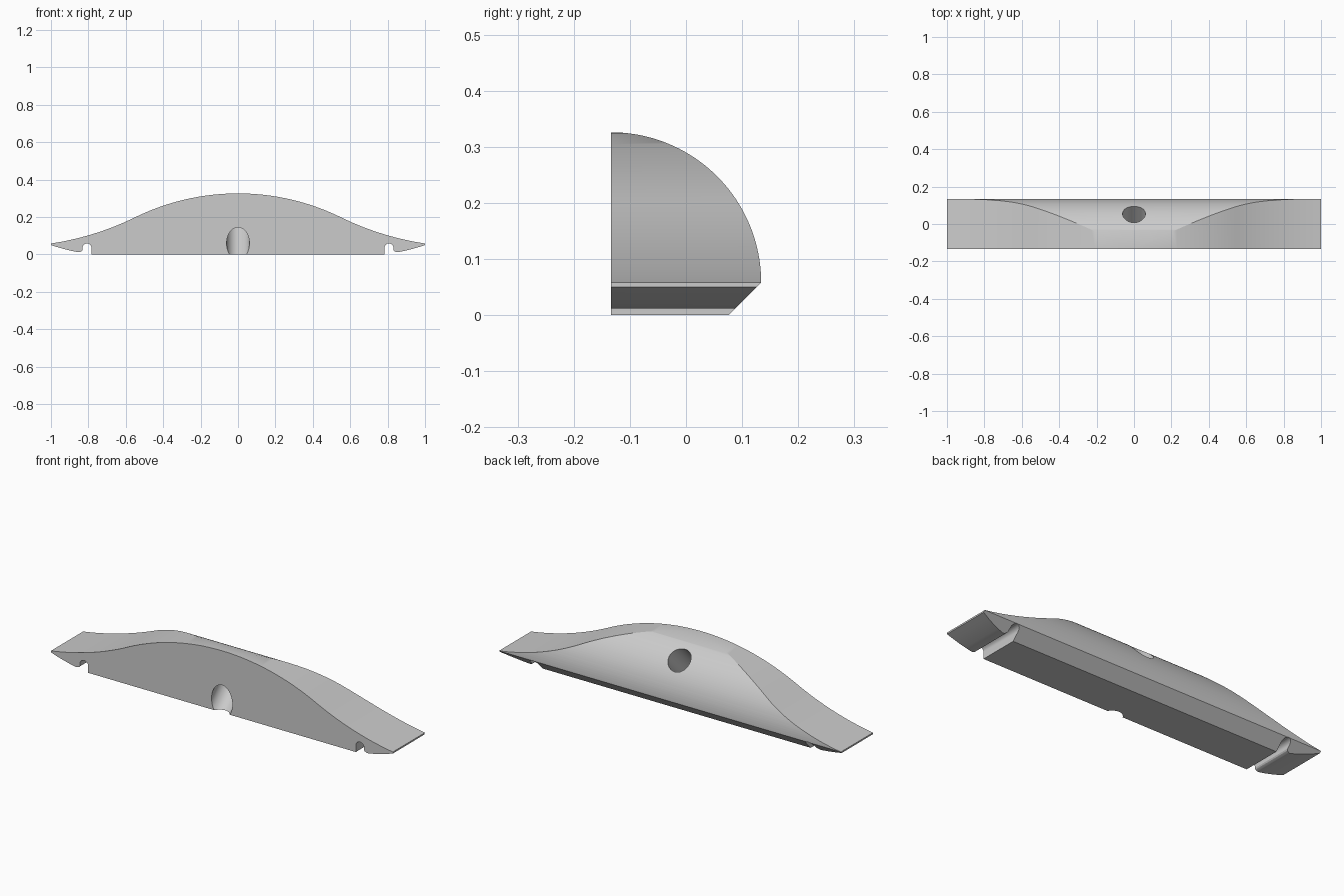
import bpy, bmesh
from math import sin, cos, pi, sqrt, radians
from mathutils import Vector

cube = bpy.data.objects.get("Cube")
if cube:
    bpy.data.objects.remove(cube, do_unlink=True)

FRONT, EDGE_Z, RADIUS = -0.134, 0.058, 0.268

grey = bpy.data.materials.new("plain_grey")
grey.use_nodes = True
grey.diffuse_color = (0.6, 0.6, 0.6, 1)
grey.node_tree.nodes["Principled BSDF"].inputs["Base Color"].default_value = (0.6, 0.6, 0.6, 1)


def prism(name, points, offset):
    """Extrude a closed outline by the offset vector."""
    bm = bmesh.new()
    face = bm.faces.new([bm.verts.new(p) for p in points])
    result = bmesh.ops.extrude_face_region(bm, geom=[face])
    moved = [g for g in result["geom"] if isinstance(g, bmesh.types.BMVert)]
    bmesh.ops.translate(bm, verts=moved, vec=Vector(offset))
    bmesh.ops.recalc_face_normals(bm, faces=bm.faces)
    mesh = bpy.data.meshes.new(name)
    bm.to_mesh(mesh)
    bm.free()
    mesh.materials.append(grey)
    obj = bpy.data.objects.new(name, mesh)
    bpy.context.collection.objects.link(obj)
    return obj


def combine(target, tool, operation):
    """Apply a boolean and keep the tool hidden."""
    mod = target.modifiers.new(operation, "BOOLEAN")
    mod.operation, mod.object, mod.solver = operation, tool, "EXACT"
    bpy.context.view_layer.objects.active = target
    bpy.ops.object.modifier_apply(modifier=mod.name)
    bpy.data.objects.remove(tool, do_unlink=True)


def crest(x):
    """Height of the bell curve: a convex arc flowing into a concave one."""
    if x < 0.55:
        return 0.326 - 1.25 + sqrt(1.25 ** 2 - x * x)
    return 1.5814 - sqrt(1.54 ** 2 - (1.2276 - x) ** 2)


# Half of the front outline: crest, tapered lip, round-topped slot, base
half = [(i / 48, crest(i / 48)) for i in range(49)]
half += [(1 - 0.145 * t, 0.05 - 0.05 * t + 0.012 * t * t) for t in (0, 0.25, 0.5, 0.75, 1)]
half += [(0.845, 0.013), (0.835, 0.018), (0.831, 0.024)]
half += [(0.807 + 0.024 * cos(a * pi / 14), 0.035 + 0.024 * sin(a * pi / 14)) for a in range(15)]
half += [(0.783, 0)]
outline = half + [(-x, z) for x, z in reversed(half[1:])]
body = prism("curved_body", [(x, FRONT, z) for x, z in outline], (0, 0.3, 0))

# Quarter-round cross-section with an undercut chamfer at the back
side = [(FRONT - 0.1, -0.05), (0.026, -0.05), (0.134, EDGE_Z)]
side += [(FRONT + RADIUS * cos(a * pi / 80), EDGE_Z + RADIUS * sin(a * pi / 80)) for a in range(1, 41)]
side += [(FRONT - 0.1, EDGE_Z + RADIUS)]
combine(body, prism("section_cutter", [(-1.1, y, z) for y, z in side], (2.2, 0, 0)), "INTERSECT")

# Slanted round bore from the lower front to the curved back
axis = Vector((0, 1, 1)).normalized()
across, up = Vector((1, 0, 0)), Vector((0, -1, 1)).normalized()
start = Vector((0, FRONT, EDGE_Z)) - axis * 0.3
ring = [start + 0.061 * (across * cos(a * pi / 32) + up * sin(a * pi / 32)) for a in range(64)]
combine(body, prism("bore_cutter", ring, axis * 0.8), "DIFFERENCE")

# Smooth curves with crisp edges
bpy.ops.object.select_all(action="DESELECT")
body.select_set(True)
bpy.context.view_layer.objects.active = body
bpy.ops.object.shade_smooth_by_angle(angle=radians(25))
